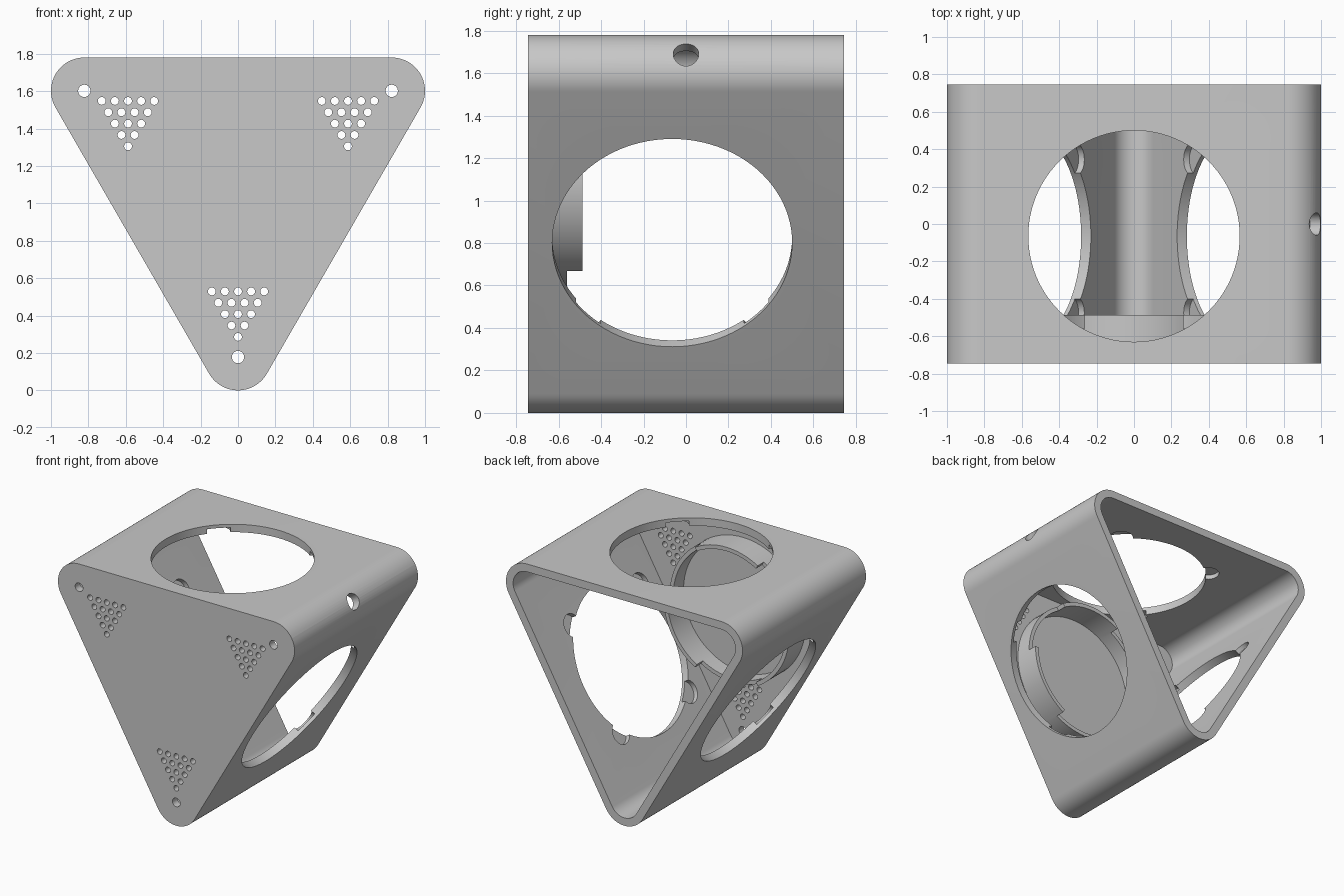
import bpy, bmesh
from math import sin, cos, radians, pi
from mathutils import Vector, Matrix

cube = bpy.data.objects.get("Cube")
if cube:
    bpy.data.objects.remove(cube, do_unlink=True)

CZ = 1.127          # height of the triangle centre
REACH = 0.949       # triangle centre to corner centre
ROUND = 0.178       # outer corner radius
WALL = 0.06
HALF = 0.745        # half length along y
FACE = REACH / 2 + ROUND
HOLE_Y = -0.065
CORNERS = (30, 150, 270)
SIDES = (90, 210, 330)

grey = bpy.data.materials.new("plain_grey")
grey.use_nodes = True
colour = (0.58, 0.58, 0.58, 1)
grey.diffuse_color = colour
grey.node_tree.nodes["Principled BSDF"].inputs["Base Color"].default_value = colour


def polar(dist, deg, y=0.0):
    a = radians(deg)
    return Vector((dist * cos(a), y, CZ + dist * sin(a)))


def make(name, bm):
    bmesh.ops.recalc_face_normals(bm, faces=bm.faces)
    mesh = bpy.data.meshes.new(name)
    bm.to_mesh(mesh)
    bm.free()
    mesh.materials.append(grey)
    obj = bpy.data.objects.new(name, mesh)
    bpy.context.collection.objects.link(obj)
    return obj


def add_prism(bm, points, y0, y1):
    face = bm.faces.new([bm.verts.new((p.x, y0, p.z)) for p in points])
    new = bmesh.ops.extrude_face_region(bm, geom=[face])["geom"]
    moved = [v for v in new if isinstance(v, bmesh.types.BMVert)]
    bmesh.ops.translate(bm, verts=moved, vec=(0, y1 - y0, 0))


def prism(name, points, y0, y1):
    bm = bmesh.new()
    add_prism(bm, points, y0, y1)
    return make(name, bm)


def add_cylinder(bm, centre, axis, radius, depth, segments):
    turn = axis.to_track_quat("Z", "Y").to_matrix().to_4x4()
    bmesh.ops.create_cone(bm, cap_ends=True, segments=segments, radius1=radius,
                          radius2=radius, depth=depth,
                          matrix=Matrix.Translation(centre) @ turn)


def activate(obj):
    bpy.ops.object.select_all(action="DESELECT")
    obj.select_set(True)
    bpy.context.view_layer.objects.active = obj


def cut(obj, cutter):
    cutter.hide_render = True
    mod = obj.modifiers.new("cut", "BOOLEAN")
    mod.operation = "DIFFERENCE"
    mod.solver = "EXACT"
    mod.object = cutter
    activate(obj)
    bpy.ops.object.modifier_apply(modifier=mod.name)
    bpy.data.objects.remove(cutter, do_unlink=True)


def rounded_triangle(radius, steps=20):
    points = []
    for deg in CORNERS:
        centre = polar(REACH, deg)
        for i in range(steps + 1):
            a = radians(deg - 60 + 120 * i / steps)
            points.append(centre + Vector((cos(a), 0, sin(a))) * radius)
    return points


def circle(radius, steps=96):
    return [polar(radius, 360 * i / steps) for i in range(steps)]


# Housing: rounded triangular shell, closed in front and open at the back
housing = prism("housing", rounded_triangle(ROUND), -HALF, HALF)
cut(housing, prism("hollow", rounded_triangle(ROUND - WALL), -HALF + WALL, HALF + 0.2))

# Large round opening in each side, with four blind notches behind its rim
openings, notches = bmesh.new(), bmesh.new()
for deg in SIDES:
    normal = polar(1, deg) - polar(0, deg)
    along = Vector((-normal.z, 0, normal.x))
    add_cylinder(openings, polar(FACE, deg, HOLE_Y), normal, 0.565, 0.18, 96)
    for sx in (-1, 1):
        for sy in (-1, 1):
            spot = polar(FACE - 0.065, deg, HOLE_Y + 0.41 * sy) + along * 0.41 * sx
            add_cylinder(notches, spot, normal, 0.085, 0.08, 32)
cut(housing, make("openings", openings))
cut(housing, make("notches", notches))

# Cable hole through one upper corner
cable = bmesh.new()
outward = polar(1, 30) - polar(0, 30)
add_cylinder(cable, polar(REACH + ROUND, 30), outward, 0.06, 0.24, 32)
cut(housing, make("cable_hole", cable))

# Front plate: a screw hole and a triangle of vents at every corner
vents = bmesh.new()
front = Vector((0, 1, 0))
for deg in CORNERS:
    out = polar(1, deg) - polar(0, deg)
    side = Vector((-out.z, 0, out.x))
    plate = polar(REACH, deg, -HALF + WALL / 2)
    add_cylinder(vents, plate, front, 0.033, 0.16, 24)
    for row in range(5):
        for k in range(5 - row):
            shift = side * 0.07 * (k - (4 - row) / 2)
            base = polar(0.598 + 0.0608 * row, deg, -HALF + WALL / 2)
            add_cylinder(vents, base + shift, front, 0.021, 0.16, 16)
cut(housing, make("vents", vents))

# Locating ring behind the front plate, with three raised tabs
ring = prism("locating_ring", circle(0.53), -HALF + WALL - 0.01, -0.487)
cut(ring, prism("ring_bore", circle(0.5), -0.9, -0.3))
gaps = bmesh.new()
for deg in CORNERS:
    wedge = [polar(d, deg + s) for d, s in ((0.3, -30), (0.8, -30), (0.8, 30), (0.3, 30))]
    add_prism(gaps, wedge, -0.56, -0.3)
cut(ring, make("ring_gaps", gaps))

for obj in (housing, ring):
    activate(obj)
    bpy.ops.object.shade_smooth_by_angle(angle=radians(30))
